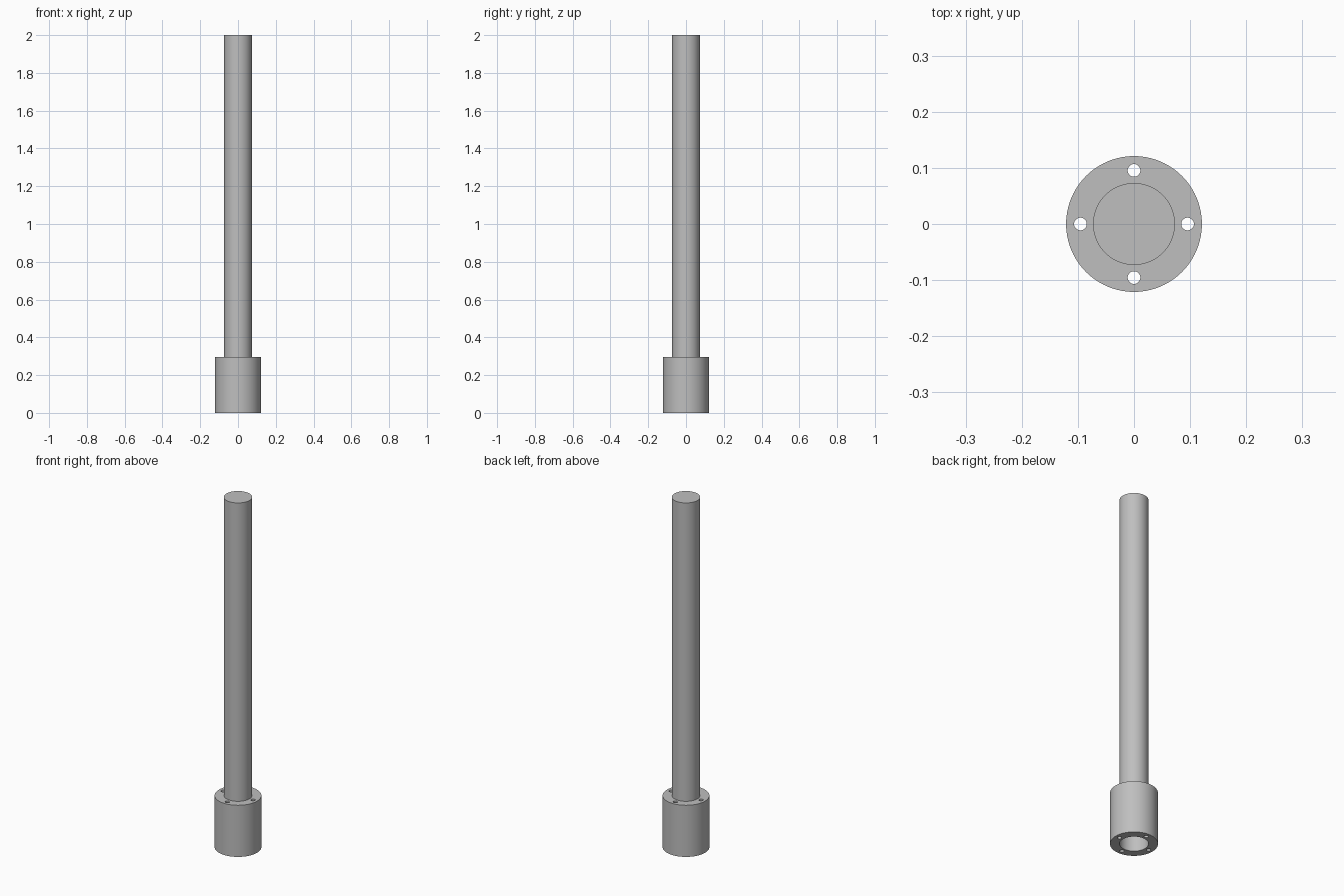
import bpy
import math

cube = bpy.data.objects.get("Cube")
if cube:
    bpy.data.objects.remove(cube, do_unlink=True)

SHAFT_R, COLLAR_R, COLLAR_H, TOP = 0.073, 0.121, 0.295, 2.0
BOLT_R, BOLT_CIRCLE = 0.0113, 0.0955

steel = bpy.data.materials.new("light grey steel")
steel.use_nodes = True
grey = (0.52, 0.52, 0.52, 1)
steel.diffuse_color = grey
steel.node_tree.nodes["Principled BSDF"].inputs["Base Color"].default_value = grey


def cylinder(name, radius, z0, z1, x=0, y=0, sides=96):
    bpy.ops.mesh.primitive_cylinder_add(vertices=sides, radius=radius, depth=z1 - z0,
                                        location=(x, y, (z0 + z1) / 2))
    obj = bpy.context.object
    obj.name = name
    obj.data.materials.append(steel)
    return obj


def cut(target, cutter):
    mod = target.modifiers.new("cut", 'BOOLEAN')
    mod.operation = 'DIFFERENCE'
    mod.solver = 'EXACT'
    mod.object = cutter
    bpy.context.view_layer.objects.active = target
    bpy.ops.object.modifier_apply(modifier=mod.name)
    bpy.data.objects.remove(cutter, do_unlink=True)


def smooth(obj):
    bpy.ops.object.select_all(action='DESELECT')
    obj.select_set(True)
    bpy.context.view_layer.objects.active = obj
    bpy.ops.object.shade_smooth_by_angle(angle=math.radians(30))


# Collar: open bore below the shaft and four through holes
collar = cylinder("collar", COLLAR_R, 0, COLLAR_H)
cut(collar, cylinder("bore_cutter", SHAFT_R, -0.1, COLLAR_H + 0.1))
for i in range(4):
    a = i * math.pi / 2
    cut(collar, cylinder("bolt_hole_cutter", BOLT_R, -0.1, COLLAR_H + 0.1,
                         BOLT_CIRCLE * math.cos(a), BOLT_CIRCLE * math.sin(a), 32))
smooth(collar)

# Shaft: solid round bar standing on the collar bore
shaft = cylinder("shaft", SHAFT_R, COLLAR_H, TOP)
smooth(shaft)
